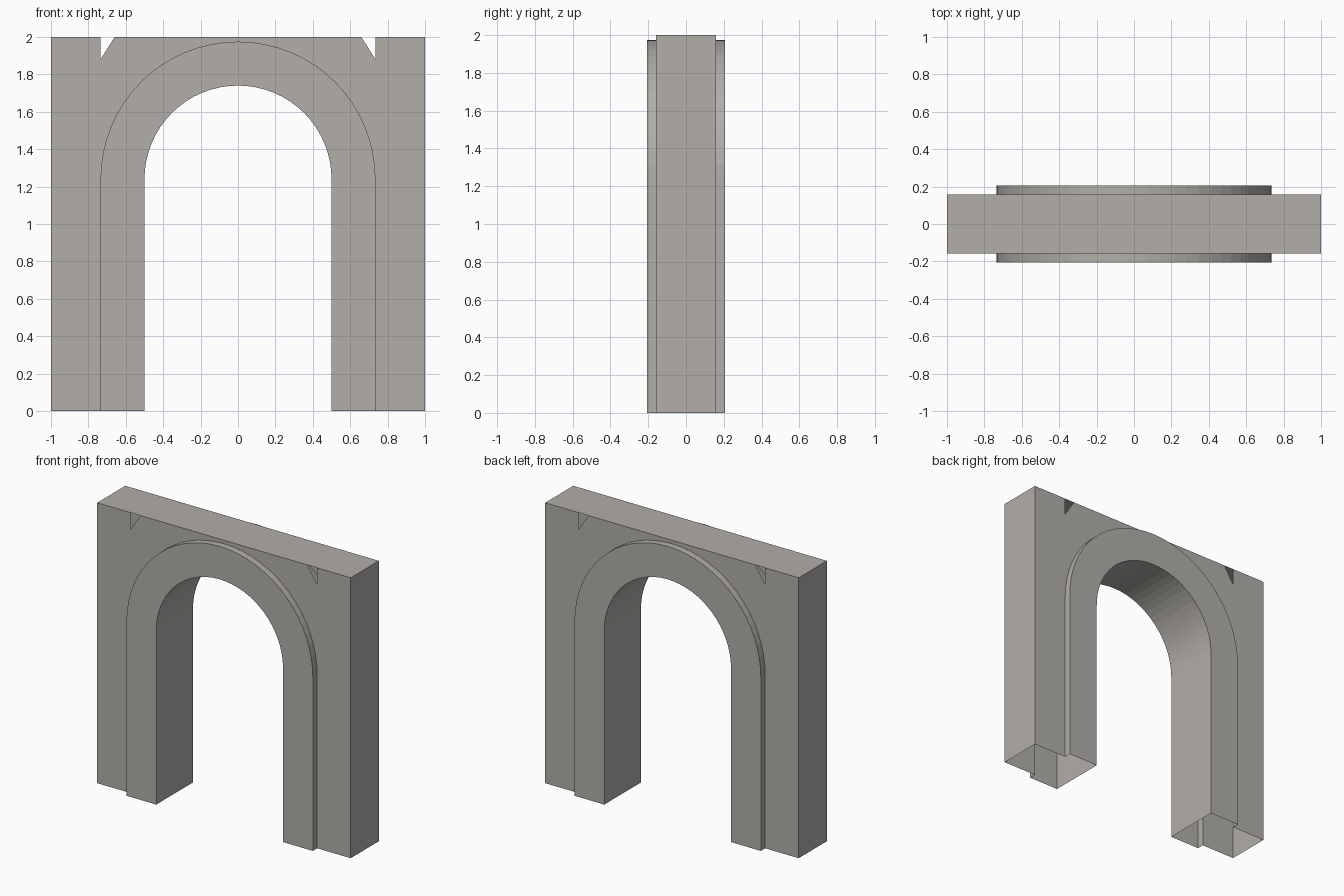
import bpy
import bmesh
from math import cos, sin, pi

cube = bpy.data.objects.get("Cube")
if cube:
    bpy.data.objects.remove(cube, do_unlink=True)

HALF, TOP = 1.0, 2.0            # wall half width and height
WALL_Y, TRIM_Y = 0.158, 0.207   # half depths
INNER, OUTER = 0.5, 0.735       # arch radii
SPRING, STEPS = 1.24, 32        # height where the arch begins, facets
NOTCH_X, NOTCH_Z = 0.66, 1.88   # triangular gaps beside the arch

stone = bpy.data.materials.new("warm grey stone")
stone.use_nodes = True
colour = (0.445, 0.425, 0.395, 1)
stone.diffuse_color = colour
stone.node_tree.nodes["Principled BSDF"].inputs["Base Color"].default_value = colour


def arch_path(radius):
    """Right foot, over the arch, to the left foot, as (x, z)."""
    arc = [(radius * cos(pi * i / STEPS), SPRING + radius * sin(pi * i / STEPS))
           for i in range(STEPS + 1)]
    return [(radius, 0)] + arc + [(-radius, 0)]


def make_object(name, bm):
    bmesh.ops.remove_doubles(bm, verts=bm.verts, dist=1e-5)
    mesh = bpy.data.meshes.new(name)
    bm.to_mesh(mesh)
    bm.free()
    mesh.materials.append(stone)
    obj = bpy.data.objects.new(name, mesh)
    bpy.context.collection.objects.link(obj)


def add_face(bm, points):
    bm.faces.new([bm.verts.new(p) for p in points])


# Wall: notched front and back faces, plain ends and top, open underneath
bm = bmesh.new()
right_edge = [(HALF, 0), (HALF, TOP), (OUTER, TOP), (OUTER, NOTCH_Z), (NOTCH_X, TOP)]
left_edge = [(-x, z) for x, z in reversed(right_edge)]
outline = right_edge + left_edge + arch_path(OUTER)[::-1]
add_face(bm, [(x, -WALL_Y, z) for x, z in outline])
add_face(bm, [(x, WALL_Y, z) for x, z in reversed(outline)])
for s in (1, -1):
    add_face(bm, [(s * HALF, -s * WALL_Y, 0), (s * HALF, s * WALL_Y, 0),
                  (s * HALF, s * WALL_Y, TOP), (s * HALF, -s * WALL_Y, TOP)])
add_face(bm, [(-HALF, -WALL_Y, TOP), (HALF, -WALL_Y, TOP),
              (HALF, WALL_Y, TOP), (-HALF, WALL_Y, TOP)])
make_object("wall", bm)

# Raised arch surround and passage lining: one section swept along the arch
bm = bmesh.new()
section = [(OUTER, WALL_Y), (OUTER, TRIM_Y), (INNER, TRIM_Y),
           (INNER, -TRIM_Y), (OUTER, -TRIM_Y), (OUTER, -WALL_Y)]
rails = [[bm.verts.new((x, y, z)) for x, z in arch_path(r)] for r, y in section]
for a, b in zip(rails, rails[1:]):
    for i in range(len(a) - 1):
        bm.faces.new((a[i], b[i], b[i + 1], a[i + 1]))
make_object("arch_surround", bm)
